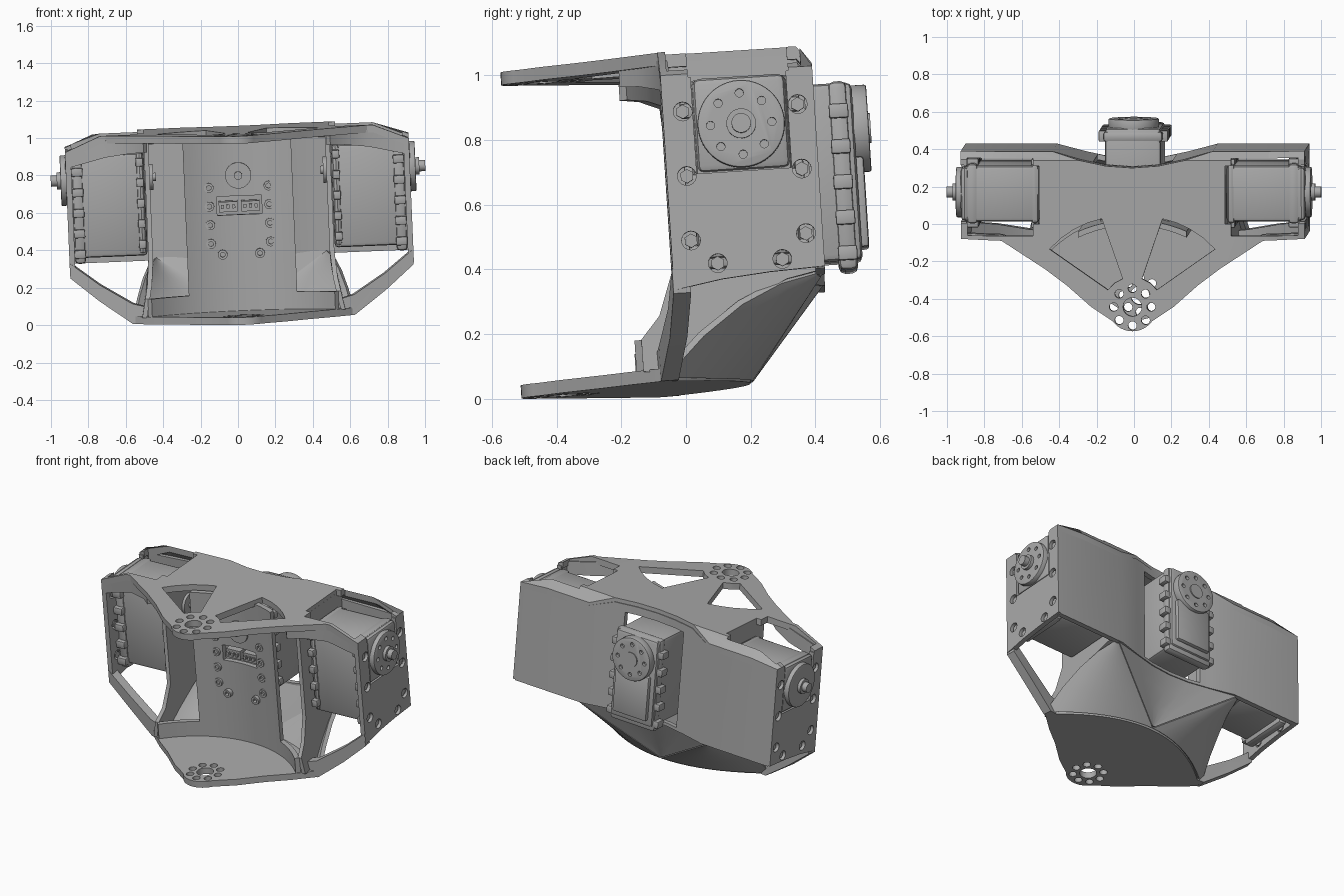
import bpy, bmesh
from math import sin, cos, pi, radians
from mathutils import Matrix, Vector

cube = bpy.data.objects.get("Cube")
if cube:
    bpy.data.objects.remove(cube)

grey = bpy.data.materials.new("plain grey")
grey.use_nodes = True
grey.diffuse_color = (0.4, 0.4, 0.4, 1)
grey.node_tree.nodes["Principled BSDF"].inputs["Base Color"].default_value = (0.4, 0.4, 0.4, 1)

parts, cutters = [], []
TIP_Y, HUB_Y, HUB_Z = -0.41, 0.19, 0.80


def finish(name, bm, helper=False):
    bmesh.ops.recalc_face_normals(bm, faces=bm.faces)
    mesh = bpy.data.meshes.new(name)
    bm.to_mesh(mesh)
    bm.free()
    mesh.materials.append(grey)
    ob = bpy.data.objects.new(name, mesh)
    bpy.context.collection.objects.link(ob)
    ob.hide_render = helper
    (cutters if helper else parts).append(ob)
    return ob


def add_box(bm, lo, hi):
    lo, hi = Vector(lo), Vector(hi)
    size = Matrix.Diagonal((*(hi - lo), 1))
    bmesh.ops.create_cube(bm, size=1, matrix=Matrix.Translation((lo + hi) / 2) @ size)


def add_side_box(bm, s, x, y, z):
    """Box from three ranges, on the left (s=1) or right (s=-1)."""
    xs = sorted((s * x[0], s * x[1]))
    add_box(bm, (xs[0], y[0], z[0]), (xs[1], y[1], z[1]))


def add_cyl(bm, a, b, r, segs=24):
    a, b = Vector(a), Vector(b)
    rot = (b - a).to_track_quat("Z", "Y").to_matrix().to_4x4()
    bmesh.ops.create_cone(bm, cap_ends=True, segments=segs, radius1=r, radius2=r,
                          depth=(b - a).length, matrix=Matrix.Translation((a + b) / 2) @ rot)


def add_prism(bm, outline, z0, z1):
    face = bm.faces.new([bm.verts.new((x, y, z0)) for x, y in outline])
    top = bmesh.ops.extrude_face_region(bm, geom=[face])["geom"]
    bmesh.ops.translate(bm, vec=(0, 0, z1 - z0), verts=[v for v in top if isinstance(v, bmesh.types.BMVert)])


def thicken(ob, thick):
    mod = ob.modifiers.new("thickness", "SOLIDIFY")
    mod.thickness, mod.offset = thick, 0
    return ob


def sheet(name, rows, thick):
    """Skin between rows of points, given a thickness."""
    bm = bmesh.new()
    grid = [[bm.verts.new(p) for p in row] for row in rows]
    for a, b in zip(grid, grid[1:]):
        for i in range(len(a) - 1):
            bm.faces.new((a[i], a[i + 1], b[i + 1], b[i]))
    return thicken(finish(name, bm), thick)


def wall(name, points, thick):
    return sheet(name, [[(x, y, lo) for x, y, lo, hi in points],
                        [(x, y, hi) for x, y, lo, hi in points]], thick)


def cut(ob, bm):
    mod = ob.modifiers.new("cut", "BOOLEAN")
    mod.operation, mod.solver = "DIFFERENCE", "EXACT"
    mod.object = finish(ob.name + "_cutter", bm, True)


def polar(r, a):
    return r * cos(a), TIP_Y + r * sin(a)


def bolt_holes(bm, z0, z1, r):
    add_cyl(bm, (0, TIP_Y, z0), (0, TIP_Y, z1), 0.05)
    for i in range(8):
        x, y = polar(r, i * pi / 4)
        add_cyl(bm, (x, y, z0), (x, y, z1), 0.023, 16)


# Outline shared by the front of both plates, right half from the nose
nose = [polar(0.13, radians(-90 + i * 9)) for i in range(7)] + [(0.22, -0.41), (0.35, -0.295), (0.47, -0.205)]


def both_sides(half):
    return half + [(-x, y) for x, y in reversed(half) if abs(x) > 1e-4]


# Top plate with windows, bolt circle, servo openings and chamfered rims
bm = bmesh.new()
add_prism(bm, both_sides(nose + [(0.7, -0.055), (0.92, -0.05), (0.92, 0.42), (0.43, 0.42),
                                 (0.28, 0.375), (0.14, 0.345), (0, 0.335)]), 1.005, 1.045)
for axis, at in ((0, 0.73), (0, -0.73), (1, 0.375)):
    normal = [0, 0, 0]
    normal[axis] = 1
    bmesh.ops.bisect_plane(bm, geom=bm.verts[:] + bm.edges[:] + bm.faces[:],
                           plane_co=[at * n for n in normal], plane_no=normal)
for v in bm.verts:
    v.co.z -= max(0, (abs(v.co.x) - 0.73) * 0.42, (v.co.y - 0.375) * 1.4)
top_plate = finish("top_plate", bm)
bm = bmesh.new()
bolt_holes(bm, 0.9, 1.1, 0.1)
for s in (1, -1):
    sector = [polar(0.16, radians(a)) for a in (35, 53, 71)] + \
             [polar(0.5 + i * 0.01, radians(71 - i * 9)) for i in range(5)]
    add_prism(bm, [(s * x, y) for x, y in sector], 0.9, 1.1)
cut(top_plate, bm)
for x, y in (((0.53, 0.885), (-0.03, 0.385)), ((0.497, 0.96), (0.035, 0.345))):
    bm = bmesh.new()
    for s in (1, -1):
        add_side_box(bm, s, x, y, (0.8, 1.1))
    cut(top_plate, bm)

# Bottom plate with rounded rear edge
steps = [i / 10 for i in range(11)]
arc = [(0.59 * t, 0.17 - 0.27 * t * t) for t in steps]
bm = bmesh.new()
add_prism(bm, both_sides(nose + arc[::-1]), 0.035, 0.075)
bottom_plate = finish("bottom_plate", bm)
bm = bmesh.new()
bolt_holes(bm, 0, 0.1, 0.09)
cut(bottom_plate, bm)

# Flared skins fanning from the plate's rear edge up to each corner of the back wall
CORNER = Vector((0.46, 0.405, 0.35))
for s in (1, -1):
    rows = []
    for f in (0, 0.25, 0.5, 0.75, 0.97):
        row = []
        for t, (x, y) in zip(steps, arc):
            p = Vector((x, y, 0.05)).lerp(CORNER, f)
            p.z += 0.26 * t ** 3 * f * (1 - f)
            row.append((s * p.x, p.y, p.z))
        rows.append(row)
    sheet("lower_flare", rows, 0.025)

# Wedge closing the gap between the two flares under the rear servo
top_edge = [(0.46, 0.405), (0.28, 0.365), (0.14, 0.335)]
top_edge = top_edge + [(0, 0.325)] + [(-x, y) for x, y in top_edge[::-1]]
sheet("rear_wedge", [[(x * f, 0.17 + (y - 0.17) * f, 0.05 + 0.3 * f) for x, y in top_edge]
                     for f in (0.03, 0.35, 0.7, 1)], 0.025)

# Curved front wall, open at both sides above a low base
bm = bmesh.new()
front_wall = wall("front_wall", [(0.05 * i, 0.04 - 0.7 * (1 - (1 - (i / 14) ** 2) ** 0.5), 0.07, 1.02)
                                 for i in range(-10, 11)], 0.03)
for s in (1, -1):
    add_side_box(bm, s, (0.29, 0.62), (-0.4, 0.2), (0.17, 1.1))
add_box(bm, (-0.12, -0.2, 0.59), (0.12, 0.2, 0.69))
cut(front_wall, bm)

# Screws on the front wall and the socket with two plugs
screw_spots = [(0.16, HUB_Z - d) for d in (0.06, 0.16, 0.26, 0.36)] + [(0.1, HUB_Z - 0.42)]
for s in (1, -1):
    for x, z in screw_spots:
        bm = bmesh.new()
        add_cyl(bm, (s * x, -0.005, z), (s * x, 0.04, z), 0.026, 16)
        screw = finish("front_screw", bm)
        bm = bmesh.new()
        add_cyl(bm, (s * x, -0.1, z), (s * x, 0.015, z), 0.014, 6)
        cut(screw, bm)
    bm = bmesh.new()
    add_box(bm, (s * 0.06 - 0.05, 0.035, 0.605), (s * 0.06 + 0.05, 0.13, 0.66))
    for i in (-1, 0, 1):
        add_box(bm, (s * 0.06 + i * 0.03 - 0.008, 0.02, 0.625), (s * 0.06 + i * 0.03 + 0.008, 0.04, 0.645))
    finish("plug", bm)

# Back wall with the rear servo opening
half = [(0.905, 0.405, 0.34, 0.945), (0.43, 0.405, 0.34, 0.965), (0.28, 0.365, 0.34, 1.02), (0.14, 0.335, 0.34, 1.02)]
back_wall = wall("back_wall", half + [(0, 0.325, 0.34, 1.02)] + [(-x, y, a, b) for x, y, a, b in half[::-1]], 0.03)
bm = bmesh.new()
add_box(bm, (-0.21, 0.2, 0.36), (0.21, 0.6, 0.97))
cut(back_wall, bm)

for s in (1, -1):
    # Outer side wall with screw holes and a slot for the servo face
    outer = wall("outer_wall", [(s * 0.905, y, lo, 0.955) for y, lo in
                                ((-0.05, 0.30), (0.1, 0.325), (0.25, 0.338), (0.42, 0.345))], 0.03)
    bm = bmesh.new()
    for sy in (1, -1):
        for y, dz in ((0.178, 0.05), (0.178, -0.15), (0.178, -0.35), (0.1, -0.425)):
            p = (HUB_Y + sy * y, HUB_Z + dz)
            add_cyl(bm, (s * 0.85, *p), (s * 1, *p), 0.029, 20)
            head = bmesh.new()
            add_cyl(head, (s * 0.89, *p), (s * 0.906, *p), 0.022, 6)
            finish("side_screw", head)
    add_side_box(bm, s, (0.8, 1), (HUB_Y - 0.147, HUB_Y + 0.147), (HUB_Z - 0.145, 1))
    cut(outer, bm)

    # Inner flank between the body and the side servo
    outline = ((-0.16, 0.07), (-0.05, 0.06), (0.06, 0.17), (0.18, 0.27), (0.3, 0.33), (0.4, 0.35), (0.4, 0.97),
               (0.36, 1.02), (-0.05, 1.02), (-0.05, 0.38), (-0.1, 0.24), (-0.16, 0.17))
    bm = bmesh.new()
    bm.faces.new([bm.verts.new((s * (0.485 + max(0, 0.3 - z) * 0.2), y, z)) for y, z in outline])
    thicken(finish("inner_flank", bm), 0.025)

    # Front lip under the top plate, and strut down to the bottom plate
    wall("front_lip", [(s * 0.49, -0.165, 0.955, 1.02), (s * 0.56, -0.105, 0.95, 1.02), (s * 0.7, -0.04, 0.93, 1.02),
                       (s * 0.91, -0.035, 0.88, 0.96)], 0.03)
    wall("lower_strut", [(s * 0.5, -0.09, 0.036, 0.12), (s * 0.59, -0.08, 0.036, 0.145), (s * 0.76, -0.045, 0.16, 0.25),
                         (s * 0.915, -0.025, 0.29, 0.37)], 0.055)


def servo(name, place, idler, shaft):
    """Servo motor whose output hub points along its own +x."""
    def done(part, bm, bevel=0):
        bm.transform(place)
        ob = finish(name + "_" + part, bm)
        if bevel:
            mod = ob.modifiers.new("bevel", "BEVEL")
            mod.width, mod.segments, mod.limit_method = bevel, 2, "ANGLE"
        return ob

    bm = bmesh.new()
    add_box(bm, (-0.41, -0.15, -0.41), (-0.005, 0.15, 0.14))
    done("body", bm, 0.02)
    for x0, x1, low in ((-0.08, -0.02, -0.44), (-0.405, -0.365, -0.4)):
        # End cap with a row of lugs down both edges
        bm = bmesh.new()
        add_box(bm, (x0, -0.16, low), (x1, 0.16, 0.145))
        done("cap", bm, 0.02)
        bm = bmesh.new()
        for sy in (1, -1):
            for i in range(5):
                z = low + 0.03 + i * 0.11
                ys = sorted((sy * 0.14, sy * 0.185))
                add_box(bm, (x0, ys[0], z), (x1, ys[1], z + 0.045))
        done("lugs", bm, 0.006)
    bm = bmesh.new()
    add_box(bm, (-0.02, -0.12, -0.37), (-0.004 if shaft else 0.018, 0.12, -0.09))
    done("cover", bm, 0.01)
    if shaft:
        # Rounded face plate that fills the slot in the side wall
        bm = bmesh.new()
        add_box(bm, (-0.03, -0.143, -0.143), (0.012, 0.143, 0.148))
        done("face_plate", bm, 0.03)

    # Output disc with a ring of holes
    bm = bmesh.new()
    add_cyl(bm, (-0.02, 0, 0), (0.04, 0, 0), 0.135, 48)
    disc = done("disc", bm, 0.006)
    bm = bmesh.new()
    for i in range(8):
        y, z = 0.095 * cos(i * pi / 4), 0.095 * sin(i * pi / 4)
        add_cyl(bm, (0.02, y, z), (0.1, y, z), 0.013, 12)
    bm.transform(place)
    cut(disc, bm)
    bm = bmesh.new()
    add_cyl(bm, (0, 0, 0), (0.06 if shaft else 0.046, 0, 0), 0.046)
    if shaft:
        add_cyl(bm, (0.05, 0, 0), (0.092, 0, 0), 0.03)
    done("hub", bm)
    bm = bmesh.new()
    add_cyl(bm, (-0.4, 0, 0), (-0.41 - idler, 0, 0), 0.07, 32)
    add_cyl(bm, (-0.4, 0, 0), (-0.425 - idler, 0, 0), 0.022, 16)
    done("idler", bm)


servo("left_servo", Matrix.Translation((0.91, HUB_Y, HUB_Z)), 0.045, True)
servo("right_servo", Matrix.Translation((-0.91, HUB_Y, HUB_Z)) @ Matrix.Rotation(pi, 4, "Z"), 0.045, True)
servo("rear_servo", Matrix.Translation((0, 0.545, HUB_Z)) @ Matrix.Rotation(pi / 2, 4, "Z"), 0.125, False)

# Bake the modifiers, lean the whole assembly slightly, then centre it on the ground
deps = bpy.context.evaluated_depsgraph_get()
baked = [bpy.data.meshes.new_from_object(ob.evaluated_get(deps)) for ob in parts]
lean = Matrix.Rotation(radians(-2.4), 4, "Y") @ Matrix.Rotation(radians(3.7), 4, "X")
for ob, mesh in zip(parts, baked):
    mesh.transform(lean)
    ob.modifiers.clear()
    ob.data = mesh
for ob in cutters:
    bpy.data.objects.remove(ob)
points = [v.co for mesh in baked for v in mesh.vertices]
lo = Vector([min(p[i] for p in points) for i in range(3)])
hi = Vector([max(p[i] for p in points) for i in range(3)])
base = Vector(((lo.x + hi.x) / 2, (lo.y + hi.y) / 2, lo.z))
for mesh in baked:
    mesh.transform(Matrix.Translation(-base))
bpy.ops.object.select_all(action="DESELECT")
for ob in parts:
    ob.select_set(True)
bpy.context.view_layer.objects.active = parts[0]
bpy.ops.object.shade_smooth_by_angle(angle=radians(25))
